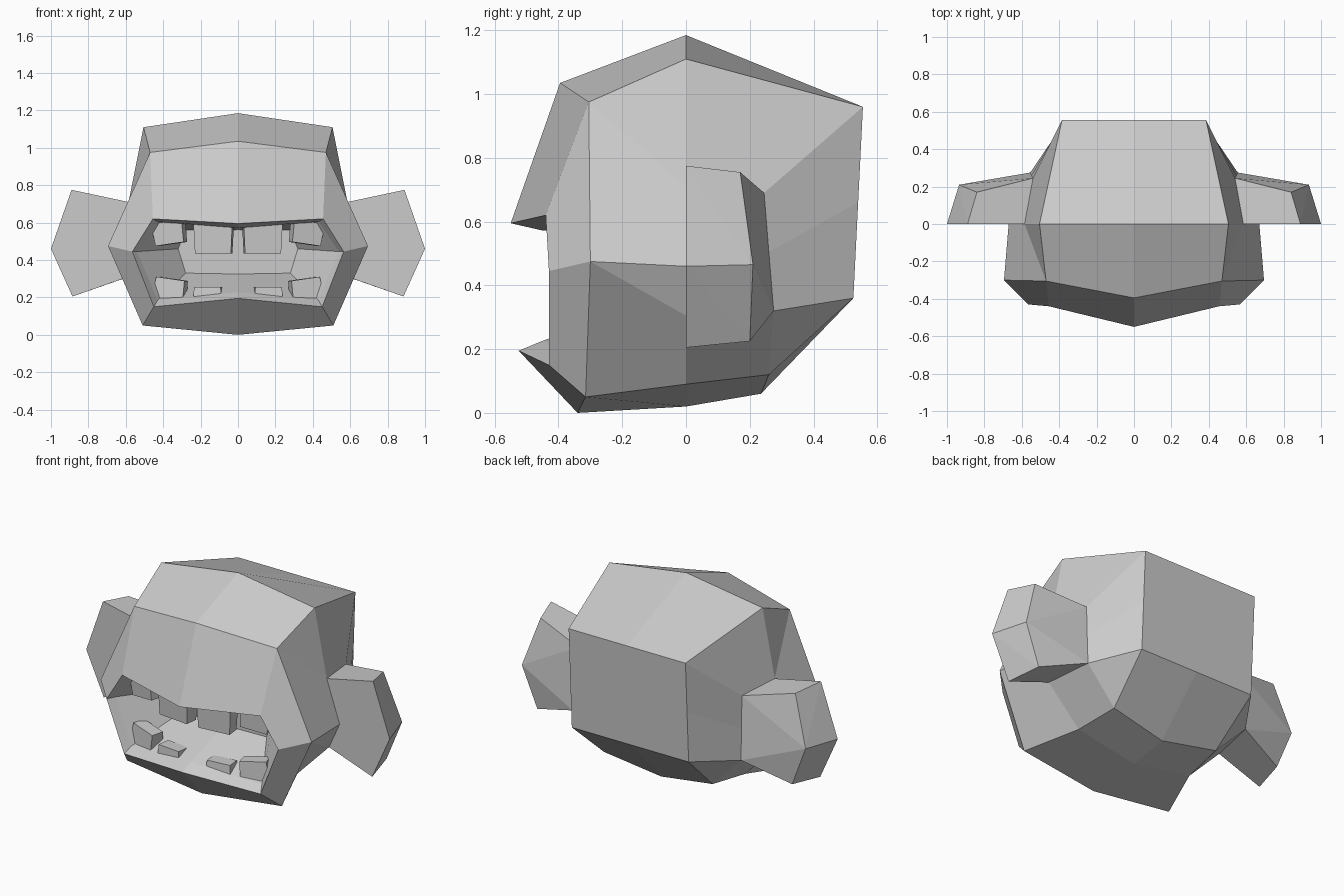
import bpy, bmesh
from math import radians
from mathutils import Matrix, Vector

if "Cube" in bpy.data.objects:
    bpy.data.objects.remove(bpy.data.objects["Cube"])


def finish(bm, name):
    bmesh.ops.recalc_face_normals(bm, faces=bm.faces)
    me = bpy.data.meshes.new(name)
    bm.to_mesh(me)
    bm.free()
    ob = bpy.data.objects.new(name, me)
    bpy.context.collection.objects.link(ob)
    return ob


def loft(bm, rings, side):
    """Skin half rings (top centre to bottom centre), skipping collapsed corners."""
    def face(points):
        pts = [p for i, p in enumerate(points) if p != points[i - 1]]
        if len(pts) > 2:
            bm.faces.new([bm.verts.new((side * x, y, z)) for x, y, z in pts])
    for a, b in zip(rings, rings[1:]):
        for i in range(len(a) - 1):
            face([a[i], a[i + 1], b[i + 1], b[i]])
    face(rings[0])
    face(rings[-1])


def widen(r):
    return [r[i] for i in (0, 1, 1, 2, 2, 3, 4)]


# Ear attachment corners on the head
top_f, top_b = (.585, 0, .71), (.54, .245, .69)
low_f, low_b = (.60, 0, .305), (.555, .275, .32)

# Head: mouth cavity, lips, face, middle and back rings
cavity = [(0, -.13, .56), (.28, -.13, .56), (.32, -.13, .46), (.28, -.13, .33), (0, -.13, .325)]
lip_in = [(0, -.45, .572), (.43, -.39, .605), (.54, -.38, .445), (.43, -.39, .185), (0, -.445, .228)]
lip_out = [(0, -.55, .595), (.455, -.44, .62), (.565, -.43, .445), (.45, -.43, .15), (0, -.525, .195)]
front = [(0, -.395, 1.035), (.47, -.305, .975), (.695, -.30, .475), (.51, -.315, .05), (0, -.34, 0)]
middle = [(0, 0, 1.185), (.505, 0, 1.11), top_f, (.67, 0, .46), low_f, (.39, 0, .09), (0, 0, .02)]
t0, t1, b1, b0 = (0, .555, .96), (.385, .555, .96), (.385, .525, .36), (0, .525, .36)
rear = [t0, t1, top_b, (.548, .26, .505), low_b, (.358, .26, .12), (0, .235, .06)]
end = [t0, t1, t1, (.385, .54, .66), b1, b1, b0]
rings = [widen(r) for r in (cavity, lip_in, lip_out, front)] + [middle, rear, end]

bm = bmesh.new()
for side in (1, -1):
    loft(bm, rings, side)
bmesh.ops.remove_doubles(bm, verts=bm.verts, dist=.0005)
finish(bm, "head")

# Ears: faceted slabs with a flat front
ear = [top_f, top_b, low_f, low_b,
       (.89, 0, .775), (1, 0, .46), (.885, 0, .205),
       (.84, .17, .755), (.935, .21, .465), (.84, .20, .225)]
for side, label in ((1, "right"), (-1, "left")):
    bm = bmesh.new()
    for x, y, z in ear:
        bm.verts.new((side * x, y, z))
    bmesh.ops.convex_hull(bm, input=bm.verts)
    bmesh.ops.dissolve_limit(bm, angle_limit=radians(2), verts=bm.verts, edges=bm.edges)
    finish(bm, label + "_ear")


# Teeth: mirrored pairs of tapered blocks
def tooth(name, centre, size, turn, roll, grow):
    bm = bmesh.new()
    bmesh.ops.create_cube(bm, size=1)
    for v in bm.verts:
        if v.co.z * grow > 0:          # biting end is slightly narrower
            v.co.x *= .92
            v.co.y *= .85
    m = (Matrix.Translation(Vector(centre)) @ Matrix.Rotation(radians(turn), 4, 'Z')
         @ Matrix.Rotation(radians(roll), 4, 'Y') @ Matrix.Diagonal((*size, 1)))
    bm.transform(m)
    bmesh.ops.transform(bm, matrix=Matrix.Identity(4), verts=bm.verts)
    ob = finish(bm, name)
    mod = ob.modifiers.new("mirror", 'MIRROR')
    mod.use_axis = (True, False, False)
    anchor = bpy.data.objects.get("head")
    mod.mirror_object = anchor


tooth("upper_front_teeth", (.13, -.38, .52), (.21, .09, .17), 6, 0, -1)
tooth("upper_side_teeth", (.365, -.34, .545), (.17, .09, .12), 14, 8, -1)
tooth("lower_front_teeth", (.16, -.38, .215), (.155, .09, .08), 6, 0, 1)
tooth("lower_side_teeth", (.36, -.34, .245), (.17, .09, .11), 14, -8, 1)
